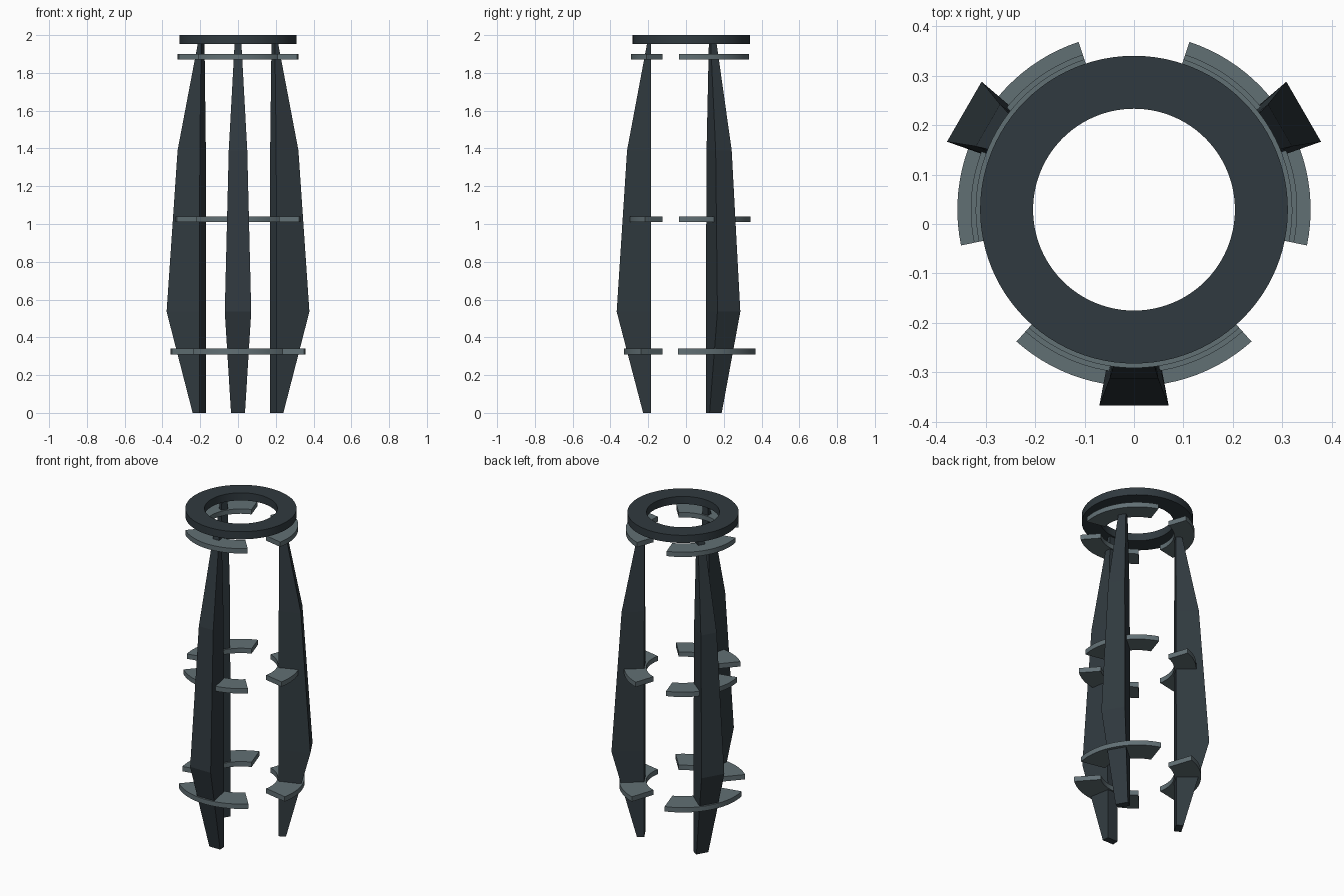
import bpy, bmesh
from math import sin, cos, radians, pi

if "Cube" in bpy.data.objects:
    bpy.data.objects.remove(bpy.data.objects["Cube"])

CY = 0.029                       # axis of the three-fold symmetry
ANGLES = {"front": -90, "right": 30, "left": 150}


def material(name, color):
    m = bpy.data.materials.new(name)
    m.diffuse_color = (*color, 1)
    m.use_nodes = True
    m.node_tree.nodes["Principled BSDF"].inputs["Base Color"].default_value = m.diffuse_color
    return m


DARK = material("dark_slate", (0.03, 0.042, 0.05))
LIGHT = material("light_slate", (0.12, 0.16, 0.175))


def loft(name, sections, mat, closed=False, smooth=False):
    """Skin a list of four-point sections; cap the ends unless closed."""
    bm = bmesh.new()
    rows = [[bm.verts.new(p) for p in s] for s in sections]
    pairs = list(zip(rows, rows[1:])) + ([(rows[-1], rows[0])] if closed else [])
    for a, b in pairs:
        for i in range(4):
            j = (i + 1) % 4
            bm.faces.new((a[i], a[j], b[j], b[i]))
    if not closed:
        bm.faces.new(rows[0])
        bm.faces.new(rows[-1])
    bmesh.ops.recalc_face_normals(bm, faces=bm.faces)
    me = bpy.data.meshes.new(name)
    bm.to_mesh(me)
    bm.free()
    me.materials.append(mat)
    ob = bpy.data.objects.new(name, me)
    bpy.context.collection.objects.link(ob)
    ob.location.y = CY
    if smooth:
        bpy.ops.object.select_all(action='DESELECT')
        ob.select_set(True)
        bpy.context.view_layer.objects.active = ob
        bpy.ops.object.shade_smooth_by_angle(angle=radians(30))
    return ob


def arc(name, r0, r1, z0, z1, start, end, steps, mat):
    """Rectangular section swept around the z axis."""
    closed = end - start > 2 * pi - 1e-4
    secs = []
    for k in range(steps if closed else steps + 1):
        t = start + (end - start) * k / steps
        secs.append([(r * cos(t), r * sin(t), z)
                     for r, z in ((r0, z0), (r1, z0), (r1, z1), (r0, z1))])
    return loft(name, secs, mat, closed, True)


# Top ring
arc("top_ring", 0.204, 0.311, 1.953, 2.0, 0, 2 * pi, 96, DARK)

# Tapered blades: z, outer radius, outer half width, inner half width
BLADE = [(0, 0.256, 0.037, 0.035), (0.536, 0.396, 0.07, 0.036),
         (1.39, 0.341, 0.049, 0.032), (1.956, 0.235, 0.018, 0.018)]
# Curved fins: bottom z, outer radius
FINS = {"lower": (0.31, 0.357), "middle": (1.01, 0.33), "upper": (1.87, 0.32)}

for side, deg in ANGLES.items():
    a = radians(deg)
    blade = loft(side + "_blade", [[(0.215, -wi, z), (ro, -wo, z), (ro, wo, z), (0.215, wi, z)]
                                   for z, ro, wo, wi in BLADE], DARK)
    blade.rotation_euler.z = a
    half = radians(41.7)
    for level, (z, r) in FINS.items():
        arc(f"{side}_{level}_fin", 0.206, r, z, z + 0.03, a - half, a + half, 24, LIGHT)
